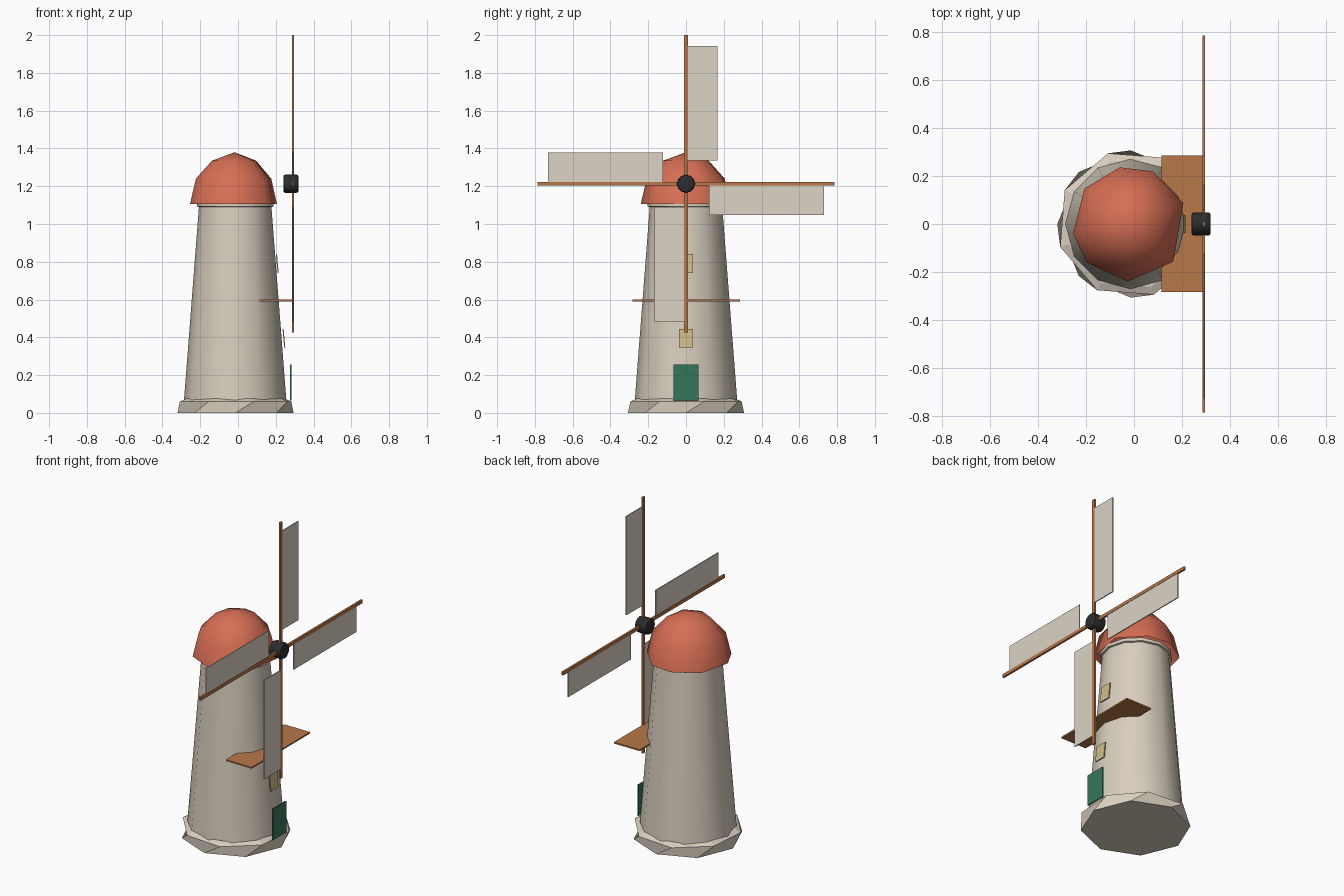
import bpy, bmesh, math
from mathutils import Matrix, Vector

if "Cube" in bpy.data.objects:
    bpy.data.objects.remove(bpy.data.objects["Cube"])


def material(name, r, g, b):
    lin = [((c / 255 + 0.055) / 1.055) ** 2.4 for c in (r, g, b)]
    m = bpy.data.materials.new(name)
    m.diffuse_color = (*lin, 1)
    m.use_nodes = True
    m.node_tree.nodes["Principled BSDF"].inputs["Base Color"].default_value = m.diffuse_color
    return m


PLASTER = material("plaster", 216, 206, 190)
CLOTH = material("sail cloth", 220, 211, 197)
ROOF = material("roof red", 214, 110, 84)
WOOD = material("wood", 184, 120, 74)
IRON = material("dark iron", 44, 44, 46)
GREEN = material("door green", 52, 118, 90)
GLASS = material("window yellow", 208, 188, 136)


def finish(name, bm, mat, smooth=None):
    bmesh.ops.recalc_face_normals(bm, faces=bm.faces)
    me = bpy.data.meshes.new(name)
    bm.to_mesh(me)
    bm.free()
    me.materials.append(mat)
    ob = bpy.data.objects.new(name, me)
    bpy.context.collection.objects.link(ob)
    if smooth:
        bpy.ops.object.select_all(action='DESELECT')
        ob.select_set(True)
        bpy.context.view_layer.objects.active = ob
        bpy.ops.object.shade_smooth_by_angle(angle=math.radians(smooth))
    return ob


def loft(name, rings, angles, cx, mat, smooth=None, bottom=True, apex=None):
    """Stack rings of (z, radius, turn in degrees) around x = cx."""
    bm = bmesh.new()
    n = len(angles)
    loops = [[bm.verts.new((cx + r * math.cos(math.radians(a + t)),
                            r * math.sin(math.radians(a + t)), z)) for a in angles]
             for z, r, t in rings]
    for lo, hi in zip(loops, loops[1:]):
        for i in range(n):
            j = (i + 1) % n
            bm.faces.new((lo[i], lo[j], hi[j], hi[i]))
    if bottom:
        bm.faces.new(loops[0][::-1])
    if apex is None:
        bm.faces.new(loops[-1])
    else:
        tip = bm.verts.new((cx, 0, apex))
        for i in range(n):
            bm.faces.new((loops[-1][i], loops[-1][(i + 1) % n], tip))
    return finish(name, bm, mat, smooth)


def box(name, lo, hi, mat, turn=None):
    lo, hi = Vector(lo), Vector(hi)
    bm = bmesh.new()
    bmesh.ops.create_cube(bm, size=1)
    bmesh.ops.scale(bm, vec=hi - lo, verts=bm.verts)
    bmesh.ops.translate(bm, vec=(lo + hi) / 2, verts=bm.verts)
    if turn is not None:
        bmesh.ops.transform(bm, matrix=turn, verts=bm.verts)
    return finish(name, bm, mat)


def regular(n, start=0):
    return [start + 360 * i / n for i in range(n)]


# stone footing, with its upper edge turned against the lower one
loft("footing", [(0, 0.307, 0), (0.06, 0.31, 18), (0.075, 0.275, 18)],
     regular(8), -0.013, PLASTER)

# tapering tower with a small collar under the roof
loft("tower", [(0.05, 0.272, 0), (0.08, 0.27, 0), (1.09, 0.192, 0),
               (1.093, 0.203, 0), (1.112, 0.203, 0)],
     regular(12), -0.015, PLASTER, smooth=40)

# uneven faceted dome
loft("roof_cap", [(1.105, 0.24, 0), (1.24, 0.208, 0), (1.335, 0.122, 0)],
     [-92, -41, 21, 66, 100, 142, 190, 222], -0.018, ROOF, smooth=60,
     bottom=False, apex=1.38)

# balcony plate
box("balcony", (0.115, -0.283, 0.591), (0.291, 0.285, 0.6), WOOD)

# door and windows as thin plates
box("door", (0.276, -0.066, 0.065), (0.283, 0.066, 0.257), GREEN)
lean = Matrix.Rotation(math.radians(-5), 4, 'Y')
for label, x, z in (("lower_window", 0.243, 0.395), ("upper_window", 0.208, 0.79)):
    place = Matrix.Translation((x, 0, z)) @ lean
    box(label, (-0.003, -0.037, -0.05), (0.003, 0.037, 0.05), GLASS, place)

# hub: bevelled short cylinder along x
bm = bmesh.new()
bmesh.ops.create_cone(bm, cap_ends=True, segments=12, radius1=0.048, radius2=0.048, depth=0.08,
                      matrix=Matrix.Translation((0.28, 0, 1.213)) @ Matrix.Rotation(math.pi / 2, 4, 'Y'))
rims = [e for e in bm.edges if abs(e.verts[0].co.x - e.verts[1].co.x) < 1e-4]
bmesh.ops.bevel(bm, geom=rims, offset=0.01, segments=2, affect='EDGES', profile=0.5)
finish("hub", bm, IRON, smooth=40)

# four arms, each a spar with a cloth on one side
for i in range(4):
    turn = Matrix.Translation((0.291, 0, 1.213)) @ Matrix.Rotation(i * math.pi / 2, 4, 'X')
    box(f"spar_{i + 1}", (-0.006, -0.01, 0), (0.006, 0.01, 0.787), WOOD, turn)
    box(f"sail_{i + 1}", (-0.002, 0.01, 0.122), (0.004, 0.166, 0.73), CLOTH, turn)
